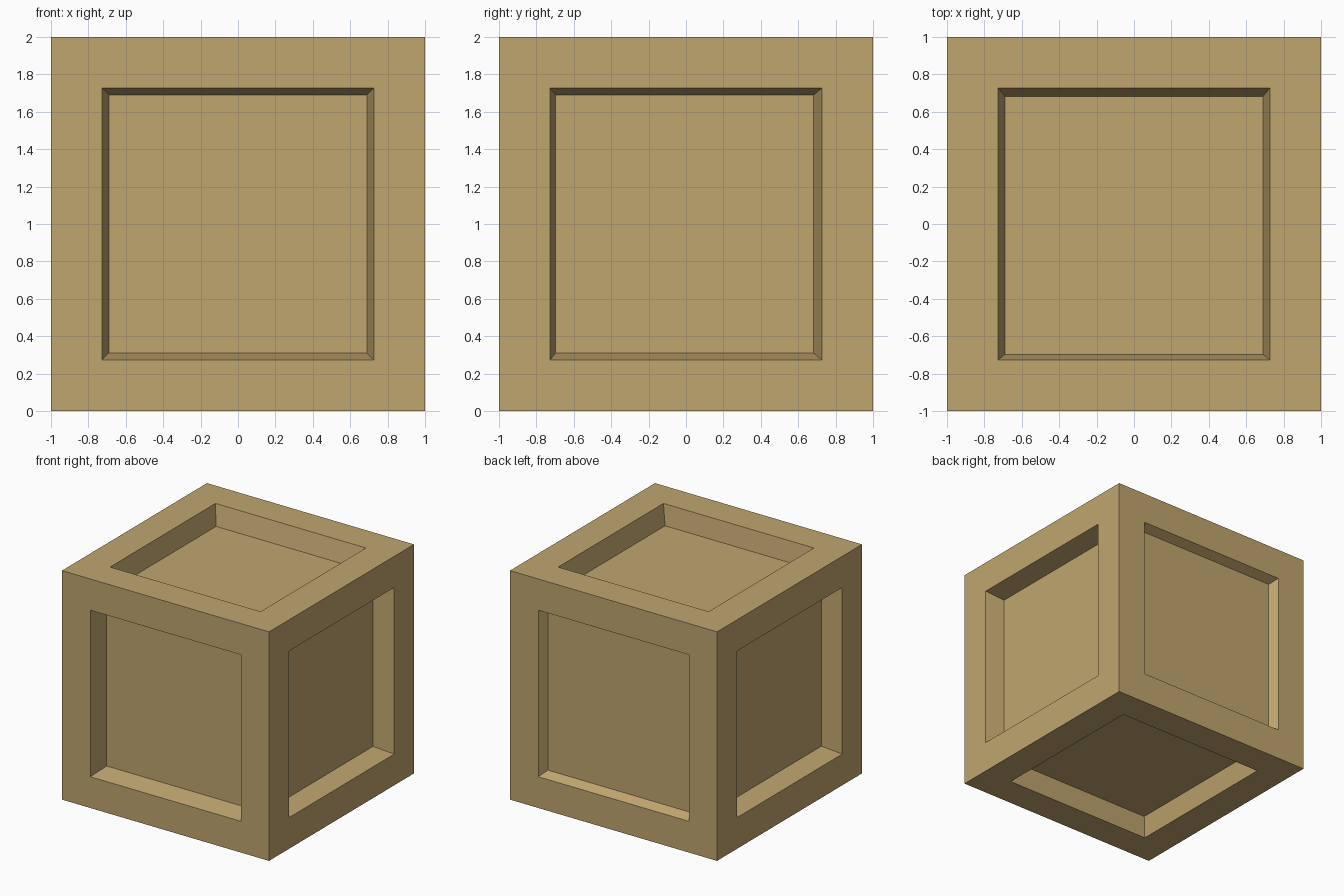
import bpy, bmesh
from mathutils import Vector

if "Cube" in bpy.data.objects:
    bpy.data.objects.remove(bpy.data.objects["Cube"])

RIM, TAPER = 0.273, 0.037

bm = bmesh.new()
bmesh.ops.create_cube(bm, size=2.0)
panels = list(bm.faces)

# Flat frame around each of the six panels
bmesh.ops.inset_individual(bm, faces=panels, thickness=RIM, depth=0.0, use_even_offset=True)

# Recess each panel with slightly sloping walls (the back one is shallower)
for f in panels:
    n = f.normal.copy()
    depth = 0.08 if n.y > 0.5 else 0.174
    shift = Vector((0, -0.007, 0)) if n.x > 0.5 or n.z > 0.5 else Vector()
    bmesh.ops.inset_individual(bm, faces=[f], thickness=TAPER, depth=0.0, use_even_offset=True)
    for v in f.verts:
        v.co += shift - n * depth

# Stand the crate on the floor
bmesh.ops.translate(bm, verts=bm.verts, vec=(0, 0, 1))
bmesh.ops.recalc_face_normals(bm, faces=bm.faces)
mesh = bpy.data.meshes.new("crate")
bm.to_mesh(mesh)
bm.free()

crate = bpy.data.objects.new("crate", mesh)
bpy.context.collection.objects.link(crate)

# Tan wood
wood = bpy.data.materials.new("wood")
wood.diffuse_color = (0.53, 0.38, 0.16, 1)
wood.use_nodes = True
wood.node_tree.nodes["Principled BSDF"].inputs["Base Color"].default_value = wood.diffuse_color
mesh.materials.append(wood)
